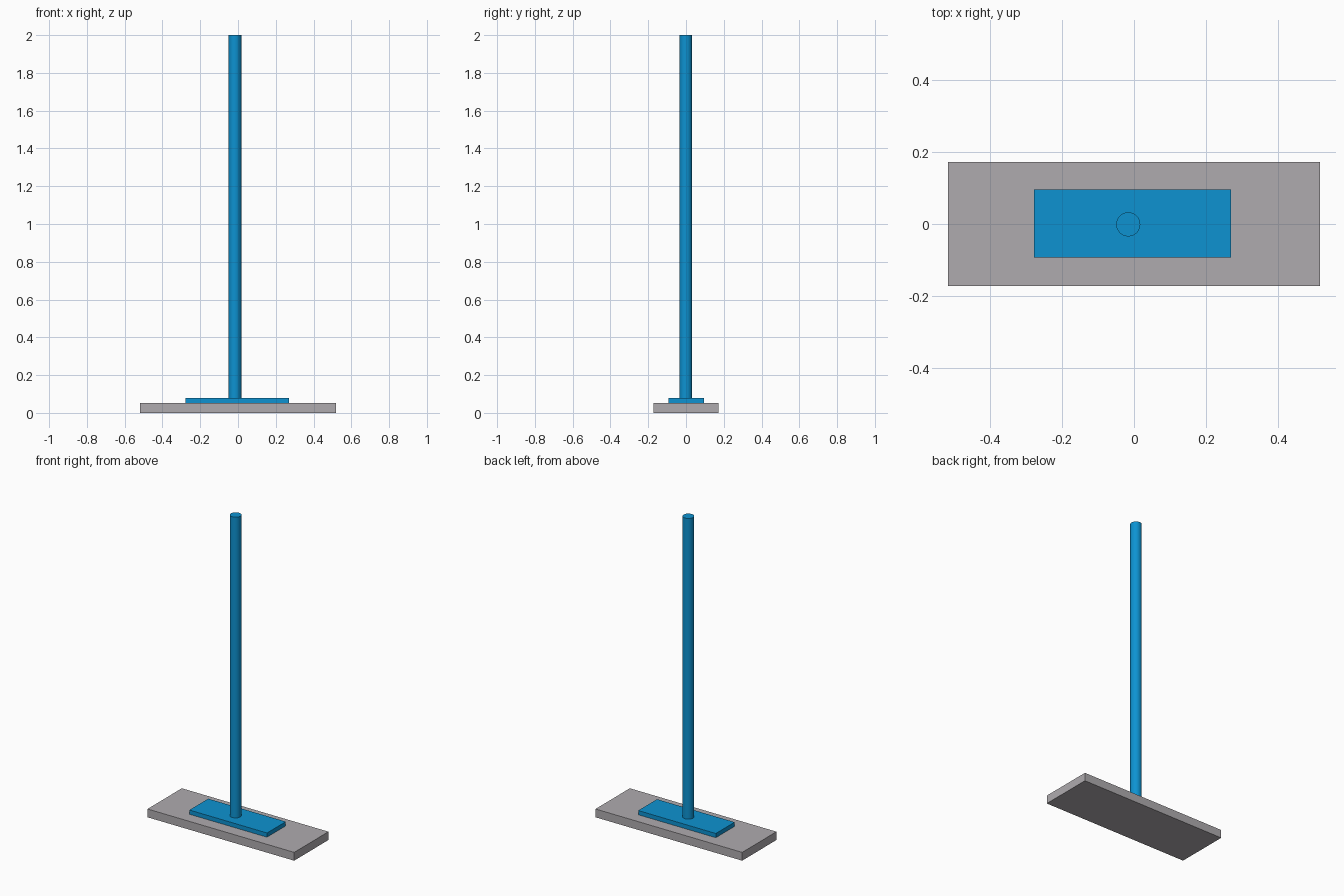
import bpy, math

if "Cube" in bpy.data.objects:
    bpy.data.objects.remove(bpy.data.objects["Cube"])


def material(name, rgb):
    m = bpy.data.materials.new(name)
    m.diffuse_color = (*rgb, 1.0)
    m.use_nodes = True
    m.node_tree.nodes["Principled BSDF"].inputs["Base Color"].default_value = m.diffuse_color
    return m


blue = material("blue_paint", (0.004, 0.29, 0.64))
grey = material("warm_grey", (0.43, 0.41, 0.43))


def box(name, x0, x1, y0, y1, z0, z1, mat):
    bpy.ops.mesh.primitive_cube_add(
        size=1, location=((x0 + x1) / 2, (y0 + y1) / 2, (z0 + z1) / 2))
    o = bpy.context.object
    o.name = name
    o.scale = (x1 - x0, y1 - y0, z1 - z0)
    bpy.ops.object.transform_apply(location=False, rotation=False, scale=True)
    o.data.materials.append(mat)
    return o


BASE_TOP, PLATE_TOP, POLE_TOP = 0.053, 0.08, 2.0

# Ground slab and the mounting plate lying on it
box("base_slab", -0.518, 0.518, -0.173, 0.173, 0, BASE_TOP, grey)
box("mounting_plate", -0.278, 0.27, -0.093, 0.096, BASE_TOP, PLATE_TOP, blue)

# Tall round pole, slightly off centre
bpy.ops.mesh.primitive_cylinder_add(
    vertices=48, radius=0.0335, depth=POLE_TOP - PLATE_TOP,
    location=(-0.016, -0.001, (POLE_TOP + PLATE_TOP) / 2))
pole = bpy.context.object
pole.name = "pole"
pole.data.materials.append(blue)
bpy.ops.object.shade_smooth_by_angle(angle=math.radians(30))
